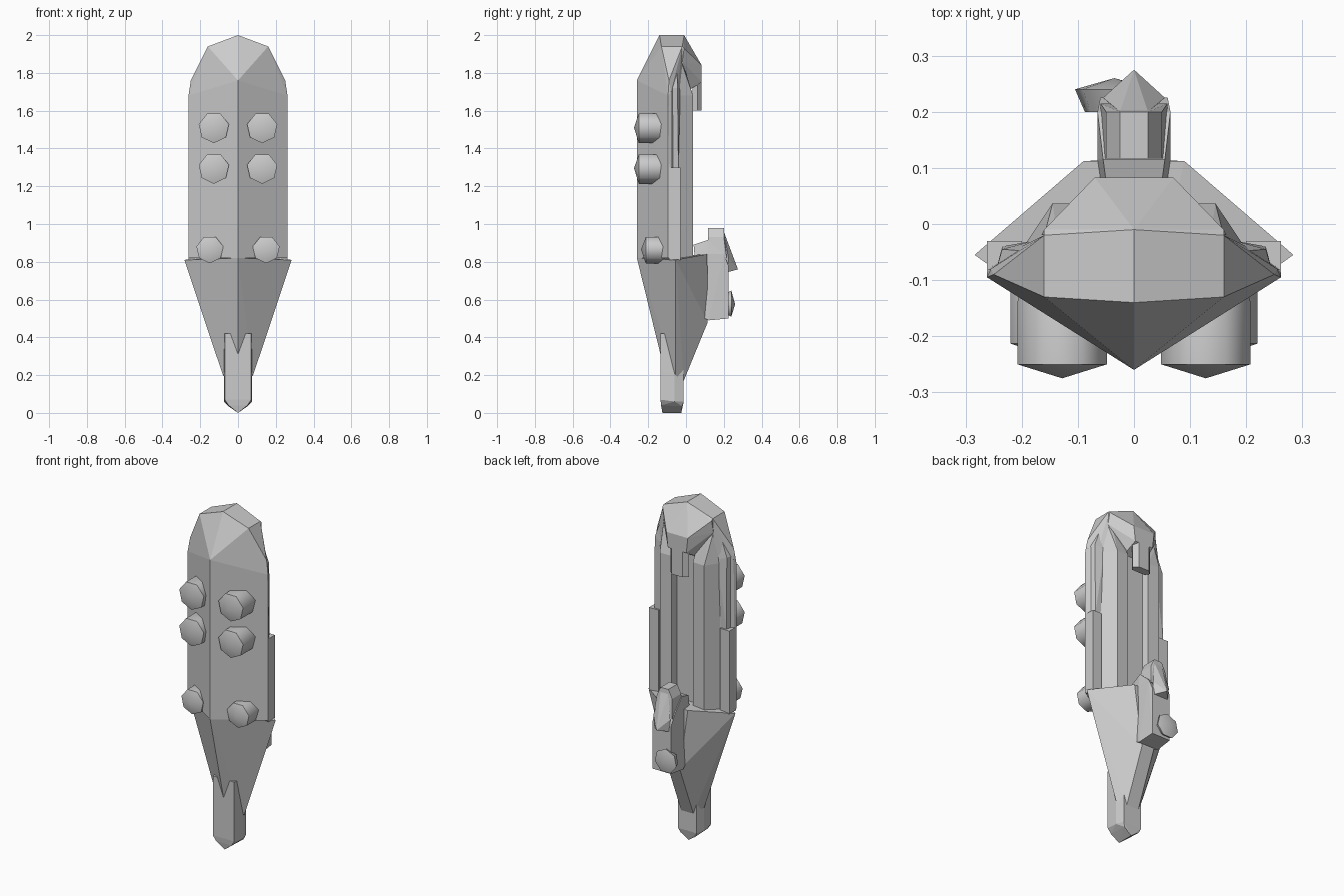
import bpy, bmesh, math
from mathutils import Matrix, Vector

if "Cube" in bpy.data.objects:
    bpy.data.objects.remove(bpy.data.objects["Cube"])


def finish(name, bm):
    bmesh.ops.recalc_face_normals(bm, faces=bm.faces[:])
    me = bpy.data.meshes.new(name)
    bm.to_mesh(me)
    bm.free()
    ob = bpy.data.objects.new(name, me)
    bpy.context.collection.objects.link(ob)
    return ob


def hull(name, pts, sym=True):
    """Faceted convex block; half the points are given when symmetric in x."""
    allp = set(pts)
    if sym:
        allp |= {(-x, y, z) for x, y, z in pts}
    bm = bmesh.new()
    for p in sorted(allp):
        bm.verts.new(p)
    res = bmesh.ops.convex_hull(bm, input=bm.verts[:])
    loose = [v for v in bm.verts if not v.link_faces]
    bmesh.ops.delete(bm, geom=loose, context='VERTS')
    bmesh.ops.dissolve_limit(bm, angle_limit=0.02, verts=bm.verts[:], edges=bm.edges[:])
    return finish(name, bm)


def pair(name, pts):
    for side, s in (("right", 1), ("left", -1)):
        hull(f"{name}_{side}", [(s * x, y, z) for x, y, z in pts], sym=False)


def stud(name, x, z, r, rings, sides=7, turn=0.0):
    """Short faceted peg along y; rings are (y, radius factor), last one is the tip."""
    bm = bmesh.new()
    loops = []
    for y, f in rings[:-1]:
        loops.append([bm.verts.new((x + r * f * math.sin(turn + math.tau * i / sides), y,
                                    z + r * f * math.cos(turn + math.tau * i / sides)))
                      for i in range(sides)])
    for a, b in zip(loops, loops[1:]):
        for i in range(sides):
            j = (i + 1) % sides
            bm.faces.new((a[i], a[j], b[j], b[i])).smooth = True
    bm.faces.new(loops[0])
    tip = bm.verts.new((x, rings[-1][0], z))
    for i in range(sides):
        bm.faces.new((loops[-1][i], loops[-1][(i + 1) % sides], tip)).smooth = True
    for e in bm.edges:
        if all(v in loops[-1] for v in e.verts):
            e.smooth = False
    return finish(name, bm)


# Ridged front shell with its pointed crown
hull("front_shell", [
    (0, -.26, .82), (.262, -.095, .82), (.262, -.08, .82), (.2, -.04, .82),
    (0, -.26, 1.76), (.262, -.095, 1.68), (.25, -.09, 1.76), (.255, -.08, 1.7),
    (.2, -.04, 1.75), (.155, -.02, 1.9),
    (0, -.14, 2), (0, -.02, 2), (.16, -.13, 1.94), (.16, -.02, 1.94)])

# Rear hood and its hanging tab
hull("rear_hood", [
    (0, -.02, 2), (0, -.01, 2), (.16, -.02, 1.94), (.16, -.01, 1.93), (.07, .083, 1.84),
    (.165, -.02, 1.86), (.06, .083, 1.75), (.07, 0, 1.7)])
hull("hood_tab", [(x, y, z) for x, y in ((.035, .083), (.06, .06), (.045, .035))
                  for z in (1.6, 1.78)])

# Rear columns with a groove between them, and tapered tops
col = ((.05, -.05), (.07, .035), (.145, .037), (.2, -.045))
pair("rear_column", [(x, y, z) for x, y in col for z in (.82, 1.68)]
     + [(.08, -.03, 1.85), (.14, .0, 1.8), (.165, -.04, 1.9)])
hull("centre_groove", [(x, y, z) for x in (.06,) for y in (-.06, 0.0) for z in (.82, 1.75)])

# Side rails: thick lower plate and thin upper strip
pair("lower_side_rail", [(x, y, z) for x, y in ((.2, -.08), (.262, -.09), (.262, -.03), (.2, -.03))
                         for z in (.81, 1.3)])
pair("upper_side_strip", [(.2, -.08, 1.3), (.245, -.08, 1.3), (.235, -.04, 1.3), (.2, -.04, 1.3),
                          (.235, -.045, 1.72), (.245, -.08, 1.72), (.17, -.05, 1.9), (.18, -.03, 1.7)])

# Tapering lower grip cover
hull("lower_taper", [
    (0, -.26, .82), (.284, -.055, .81), (.09, .112, .84), (0, -.135, .31),
    (.08, -.055, .2), (.04, -.012, .17), (.04, .115, .48)])

# Tip bar at the bottom
hull("tip_bar", [
    (.07, -.135, .42), (.075, -.06, .42), (.06, -.012, .42),
    (.07, -.135, .07), (.075, -.06, .06), (.06, -.012, .06),
    (.05, -.132, .04), (.05, -.02, .035), (0, -.125, .0), (0, -.025, .0)])

# Rear box with neck, raised spine and hooked wedge
hull("rear_box", [
    (.045, .04, .89), (.055, .115, .915), (.065, .115, .84), (.065, .2, .84), (.06, .225, .78),
    (.06, .225, .5), (.065, .12, .49), (.06, .08, .51), (.06, .05, .8)])
hull("box_spine", [(.025, .117, .98), (.025, .2, .98), (.06, .117, .82), (.06, .215, .82),
                   (.05, .2, .93), (.05, .117, .93)])
hull("hook_wedge", [(.025, .2, .96), (0, .275, .76), (.055, .225, .82), (.05, .22, .745)])

# Knob on the box
stud("box_knob", -.035, .575, .072, [(.2, .75), (.24, 1), (.26, 0)], sides=7)

# Front studs
for s, side in ((1, "right"), (-1, "left")):
    for label, x, z, r, y in (("upper", .128, 1.51, .082, -.25),
                              ("middle", .128, 1.295, .082, -.25),
                              ("lower", .149, .865, .073, -.213)):
        stud(f"{label}_stud_{side}", s * x, z, r,
             [(y + .13, .93), (y + .11, 1), (y, 1), (y - .025, 0)],
             turn=s * math.pi / 7)
